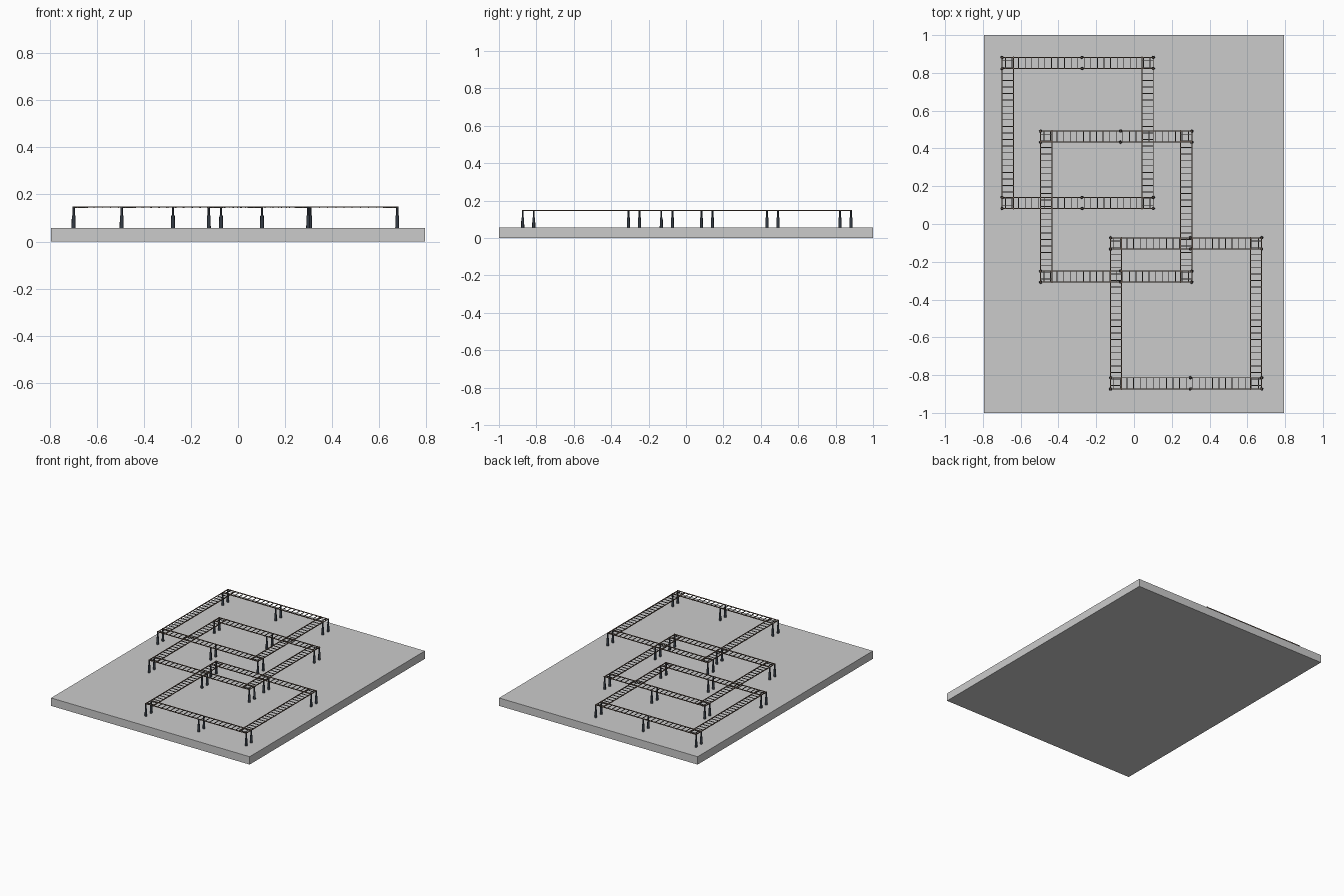
import bpy, bmesh
from mathutils import Matrix, Vector

if "Cube" in bpy.data.objects:
    bpy.data.objects.remove(bpy.data.objects["Cube"])


def material(name, color):
    m = bpy.data.materials.new(name)
    m.diffuse_color = (*color, 1)
    m.use_nodes = True
    m.node_tree.nodes["Principled BSDF"].inputs["Base Color"].default_value = m.diffuse_color
    return m


BROWN = material("rail_brown", (0.16, 0.11, 0.08))
GREY = material("rung_grey", (0.09, 0.085, 0.08))
DARK = material("post_dark", (0.035, 0.045, 0.06))


def add_box(bm, center, size):
    bmesh.ops.create_cube(bm, size=1, matrix=Matrix.Translation(Vector(center)) @ Matrix.Diagonal((*size, 1)))


def add_cylinder(bm, x, y, z0, z1, r0, r1):
    bmesh.ops.create_cone(bm, cap_ends=True, segments=12, radius1=r0, radius2=r1, depth=z1 - z0,
                          matrix=Matrix.Translation((x, y, (z0 + z1) / 2)))


def finish(bm, name, mat=None, smooth=False):
    me = bpy.data.meshes.new(name)
    bm.to_mesh(me)
    bm.free()
    ob = bpy.data.objects.new(name, me)
    bpy.context.collection.objects.link(ob)
    if mat:
        me.materials.append(mat)
    if smooth:
        bpy.ops.object.select_all(action='DESELECT')
        ob.select_set(True)
        bpy.context.view_layer.objects.active = ob
        bpy.ops.object.shade_smooth_by_angle()
    return ob


SLAB_TOP = 0.057
RAIL_Z = 0.147
SIDE = 0.80      # outer side of each square loop
GAUGE = 0.059    # distance between the two rails of a track
RUNGS = 23

# Ground slab
bm = bmesh.new()
add_box(bm, (0, 0, SLAB_TOP / 2), (1.586, 2, SLAB_TOP))
finish(bm, "base_slab")

# Three overlapping square track loops, given by their lower left corner
for i, (x0, y0) in enumerate([(-0.698, 0.082), (-0.494, -0.308), (-0.124, -0.873)], 1):
    rails, rungs, posts = bmesh.new(), bmesh.new(), bmesh.new()
    mid, far = SIDE / 2, SIDE - GAUGE
    for start in (0, far):
        # Rails along x and along y
        for off in (start, start + GAUGE):
            add_box(rails, (x0 + mid, y0 + off, RAIL_Z), (SIDE + 0.01, 0.005, 0.005))
            add_box(rails, (x0 + off, y0 + mid, RAIL_Z), (0.005, SIDE + 0.01, 0.005))
            # Support posts under the x tracks: wide foot, slim stem
            for px in (0, mid + 0.022, SIDE):
                add_cylinder(posts, x0 + px, y0 + off, SLAB_TOP - 0.001, 0.110, 0.0085, 0.0075)
                add_cylinder(posts, x0 + px, y0 + off, 0.108, RAIL_Z + 0.001, 0.005, 0.005)
        # Rungs
        c = start + GAUGE / 2
        for k in range(RUNGS):
            t = (k + 0.5) * SIDE / RUNGS
            add_box(rungs, (x0 + t, y0 + c, RAIL_Z - 0.002), (0.004, GAUGE + 0.004, 0.004))
            add_box(rungs, (x0 + c, y0 + t, RAIL_Z - 0.002), (GAUGE + 0.004, 0.004, 0.004))
    finish(rails, f"track_rails_{i}", BROWN)
    finish(rungs, f"track_rungs_{i}", GREY)
    finish(posts, f"support_posts_{i}", DARK, smooth=True)
